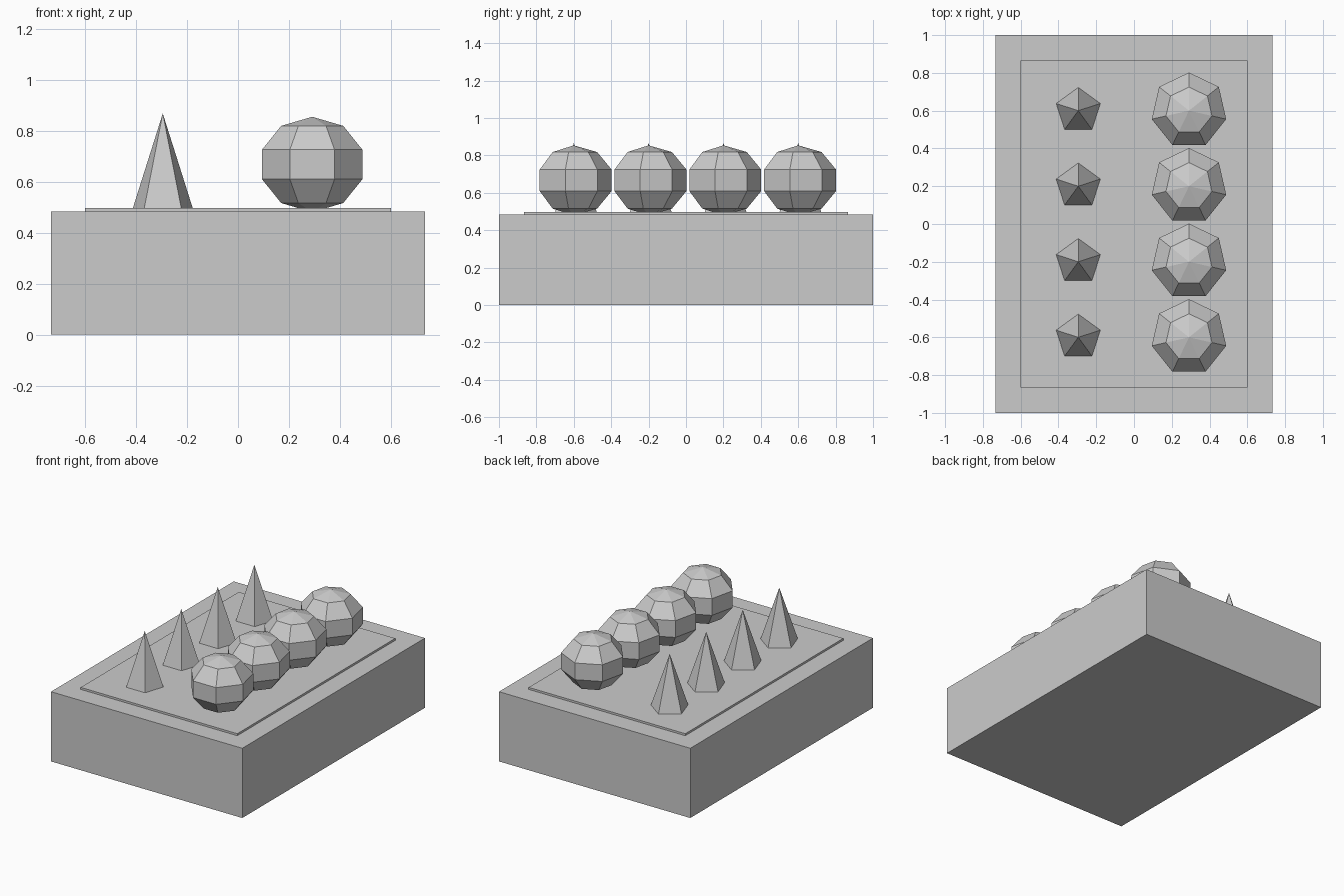
import bpy

if "Cube" in bpy.data.objects:
    bpy.data.objects.remove(bpy.data.objects["Cube"])

ROWS = (-0.6, -0.2, 0.2, 0.6)
SOIL_TOP = 0.497


def add_box(name, size_x, size_y, z0, z1):
    bpy.ops.mesh.primitive_cube_add(size=1, location=(0, 0, (z0 + z1) / 2))
    obj = bpy.context.object
    obj.name = name
    obj.scale = (size_x, size_y, z1 - z0)
    return obj


# Planter body and the slightly raised soil bed
add_box("planter_box", 1.466, 2.0, 0.0, 0.483)
add_box("soil_bed", 1.2, 1.73, 0.45, SOIL_TOP)

for i, y in enumerate(ROWS, 1):
    # Five-sided spiky plant
    height = 0.867 - SOIL_TOP
    bpy.ops.mesh.primitive_cone_add(vertices=5, radius1=0.123, radius2=0, depth=height,
                                    location=(-0.295, y, SOIL_TOP + height / 2))
    bpy.context.object.name = f"spike_plant_{i}"

    # Seven-sided round plant, slightly squashed and sunk into the soil
    bpy.ops.mesh.primitive_uv_sphere_add(segments=7, ring_count=5, radius=1,
                                         location=(0.291, y, 0.667))
    bush = bpy.context.object
    bush.name = f"round_plant_{i}"
    bush.scale = (0.2125, 0.2125, 0.187)
